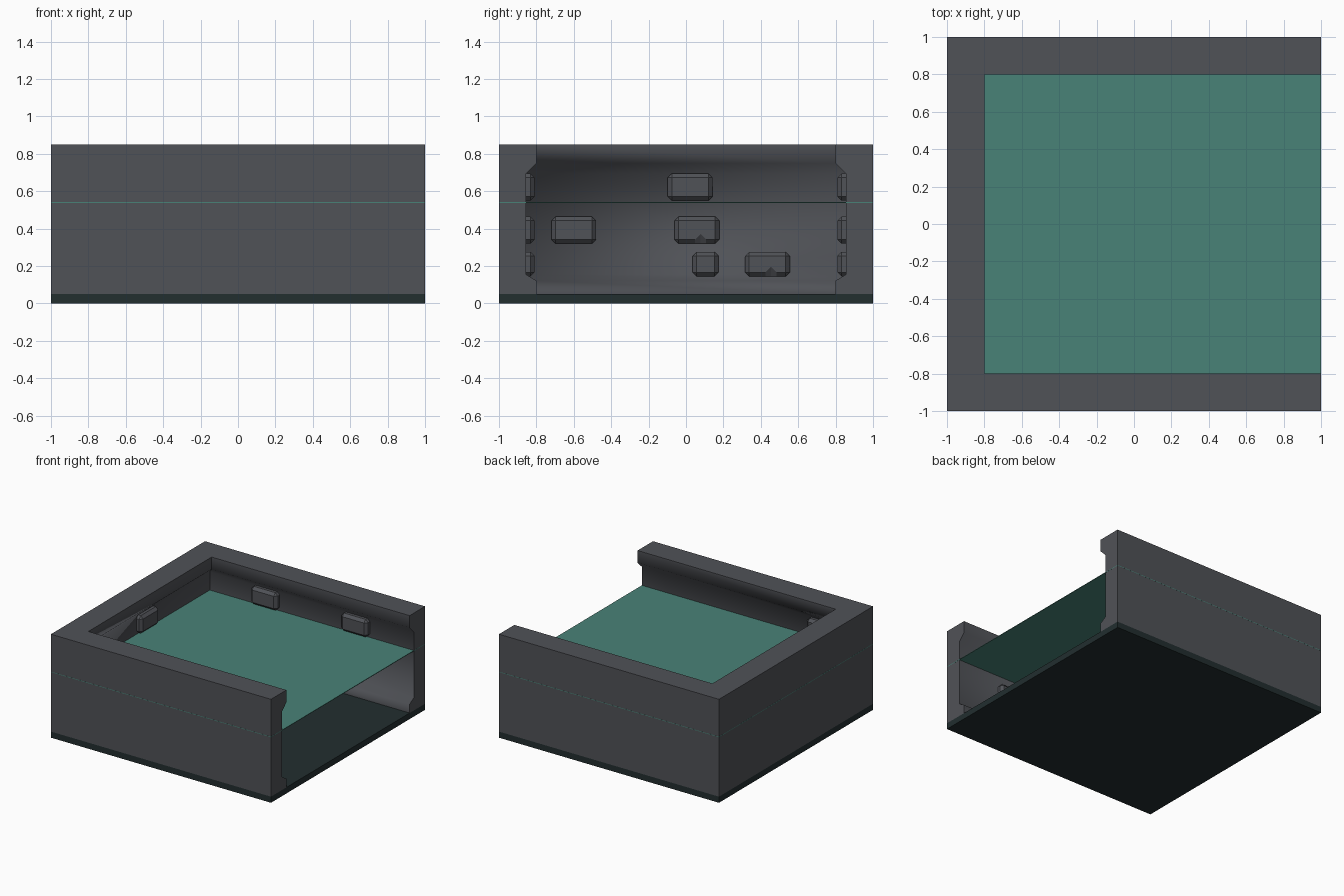
import bpy, bmesh, math

if "Cube" in bpy.data.objects:
    bpy.data.objects.remove(bpy.data.objects["Cube"])


def material(name, rgb):
    lin = [((c / 255 + 0.055) / 1.055) ** 2.4 for c in rgb]
    m = bpy.data.materials.new(name)
    m.diffuse_color = (*lin, 1)
    m.use_nodes = True
    m.node_tree.nodes["Principled BSDF"].inputs["Base Color"].default_value = m.diffuse_color
    return m


STONE = material("grey stone", (80, 82, 87))
WATER = material("teal water", (73, 130, 119))
BED = material("dark canal bed", (34, 46, 47))


def finish(bm, name, mat, smooth=None):
    bmesh.ops.remove_doubles(bm, verts=bm.verts, dist=1e-5)
    bmesh.ops.recalc_face_normals(bm, faces=bm.faces)
    me = bpy.data.meshes.new(name)
    bm.to_mesh(me)
    bm.free()
    me.materials.append(mat)
    ob = bpy.data.objects.new(name, me)
    bpy.context.collection.objects.link(ob)
    if smooth:
        bpy.ops.object.select_all(action='DESELECT')
        ob.select_set(True)
        bpy.context.view_layer.objects.active = ob
        bpy.ops.object.shade_smooth_by_angle(angle=math.radians(smooth))
    return ob


def loft(bm, rings):
    """Skin closed rings of points and cap both ends."""
    rings = [[bm.verts.new(p) for p in r] for r in rings]
    n = len(rings[0])
    for a, b in zip(rings, rings[1:]):
        for i in range(n):
            j = (i + 1) % n
            bm.faces.new((a[i], a[j], b[j], b[i]))
    bm.faces.new(rings[0])
    bm.faces.new(rings[-1])


def slab(name, half, z0, z1, mat):
    bm = bmesh.new()
    loft(bm, [[(x * half, y * half, z) for x, y in ((-1, -1), (1, -1), (1, 1), (-1, 1))]
              for z in (z0, z1)])
    return finish(bm, name, mat)


slab("canal_bed", 1.0, 0.0, 0.05, BED)
slab("water_surface", 1.0005, 0.538, 0.543, WATER)

# U-shaped wall: (half width, height) profile swept around three sides
RECESS = 0.855
profile = [(1, 0.05), (1, 0.85), (0.8, 0.85), (0.8, 0.75), (RECESS, 0.695),
           (RECESS, 0.155), (0.8, 0.122), (0.8, 0.05)]
bm = bmesh.new()
loft(bm, [[(1, -r, z) for r, z in profile],
          [(-r, -r, z) for r, z in profile],
          [(-r, r, z) for r, z in profile],
          [(1, r, z) for r, z in profile]])
finish(bm, "canal_wall", STONE, 60)


# Chamfered bricks standing proud of the recessed wall, some with a chipped edge
def brick(name, place, u, v, w=0.24, h=0.14, chip=False):
    a, b, c = w / 2, h / 2, 0.022
    m = 0.02 if chip else 0

    def ring(inset, d, lift):
        ai, bi, k = a - inset, b - inset, c - inset
        pts = [(-ai + k, -bi), (m - 0.03, -bi), (m, -bi + lift), (m + 0.03, -bi), (ai - k, -bi),
               (ai, -bi + k), (ai, bi - k), (ai - k, bi), (-ai + k, bi),
               (-ai, bi - k), (-ai, -bi + k)]
        return [place(u + p, v + q, d) for p, q in pts]

    bm = bmesh.new()
    loft(bm, [ring(0, -0.01, 0), ring(0, 0.024, 0), ring(c, 0.046, 0.03 if chip else 0)])
    finish(bm, name, STONE)


def back(u, v, d):
    return (-RECESS + d, u, v)


def left(u, v, d):
    return (u, -RECESS + d, v)


def right(u, v, d):
    return (u, RECESS - d, v)


TOP, MID, LOW = 0.622, 0.392, 0.21
layout = {
    "back": (back, [(0.022, TOP, 0.24, False), (-0.6, MID, 0.24, False),
                    (0.058, MID, 0.24, True), (0.105, LOW, 0.14, False),
                    (0.435, LOW, 0.24, True)]),
    "left": (left, [(-0.64, TOP, 0.24, False), (-0.15, MID, 0.24, False),
                    (0.5, MID, 0.24, True), (0.15, LOW, 0.24, False)]),
    "right": (right, [(-0.34, TOP, 0.24, False), (0.48, TOP, 0.24, False),
                      (0.1, MID, 0.24, True), (-0.3, LOW, 0.24, False),
                      (0.45, LOW, 0.14, False)]),
}
for side, (place, bricks) in layout.items():
    for i, (u, v, w, chip) in enumerate(bricks):
        brick(f"{side}_brick_{i + 1}", place, u, v, w, 0.13 if v == LOW else 0.145, chip)
